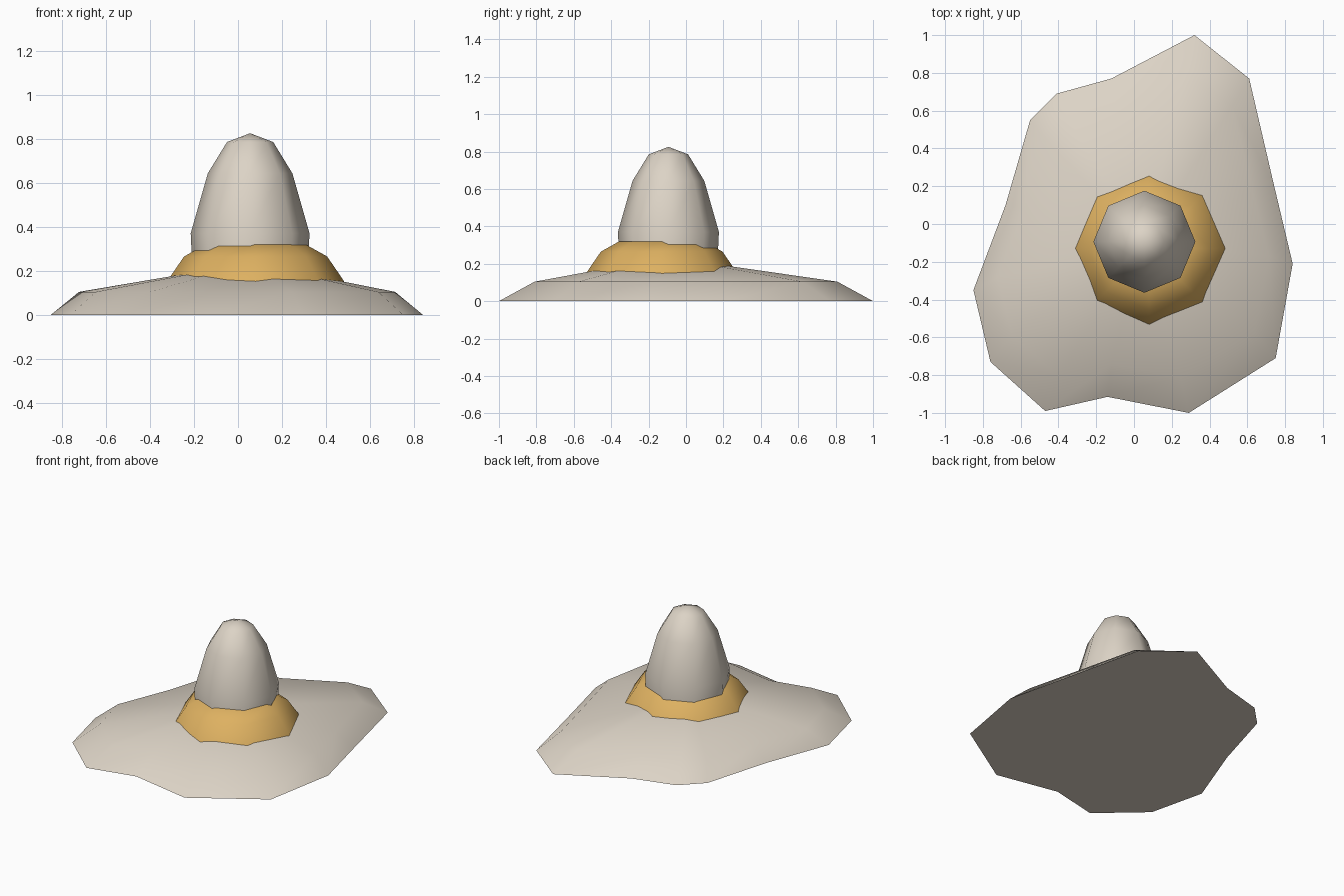
import bpy, bmesh, math

if "Cube" in bpy.data.objects:
    bpy.data.objects.remove(bpy.data.objects["Cube"])


def material(name, rgb):
    m = bpy.data.materials.new(name)
    m.diffuse_color = (*rgb, 1)
    m.use_nodes = True
    m.node_tree.nodes["Principled BSDF"].inputs["Base Color"].default_value = m.diffuse_color
    return m


cream = material("cream", (0.72, 0.655, 0.565))
gold = material("gold", (0.73, 0.44, 0.12))


def lofted(name, rings, apex, mat):
    """Closed mesh: flat bottom, stacked rings, pointed top."""
    bm = bmesh.new()
    loops = [[bm.verts.new(p) for p in ring] for ring in rings]
    tip = bm.verts.new(apex)
    n = len(loops[0])
    bm.faces.new(loops[0][::-1])
    for i in range(n):
        j = (i + 1) % n
        for a, b in zip(loops, loops[1:]):
            bm.faces.new((a[i], a[j], b[j], b[i]))
        bm.faces.new((loops[-1][i], loops[-1][j], tip))
    bmesh.ops.recalc_face_normals(bm, faces=bm.faces)
    me = bpy.data.meshes.new(name)
    bm.to_mesh(me)
    bm.free()
    me.materials.append(mat)
    ob = bpy.data.objects.new(name, me)
    bpy.context.collection.objects.link(ob)
    bpy.ops.object.select_all(action='DESELECT')
    ob.select_set(True)
    bpy.context.view_layer.objects.active = ob
    bpy.ops.object.shade_smooth_by_angle(angle=math.radians(60))
    return ob


def octagon(cx, cy, r, z):
    return [(cx + r * math.cos(i * math.pi / 4), cy + r * math.sin(i * math.pi / 4), z)
            for i in range(8)]


# Irregular low mound, counter-clockwise outline
outline = [(0.84, -0.21), (0.74, 0.21), (0.61, 0.77), (0.32, 1.0), (-0.12, 0.77),
           (-0.41, 0.69), (-0.55, 0.55), (-0.68, 0.10), (-0.85, -0.35), (-0.76, -0.73),
           (-0.47, -0.99), (-0.14, -0.915), (0.29, -1.0), (0.75, -0.71)]
lofted("mound",
       [[(x, y, 0) for x, y in outline],
        [(x * 0.85, y * 0.81, 0.104) for x, y in outline]],
       (0.05, -0.1, 0.235), cream)

# Gold collar, slightly off-centre from the dome
lofted("collar",
       [octagon(0.08, -0.13, r, z) for r, z in
        ((0.43, 0.10), (0.397, 0.16), (0.325, 0.265), (0.23, 0.318))],
       (0.08, -0.13, 0.335), gold)

# Tall rounded dome
lofted("dome",
       [octagon(0.055, -0.094, r, z) for r, z in
        ((0.262, 0.20), (0.27, 0.37), (0.192, 0.643), (0.105, 0.785))],
       (0.055, -0.094, 0.825), cream)
